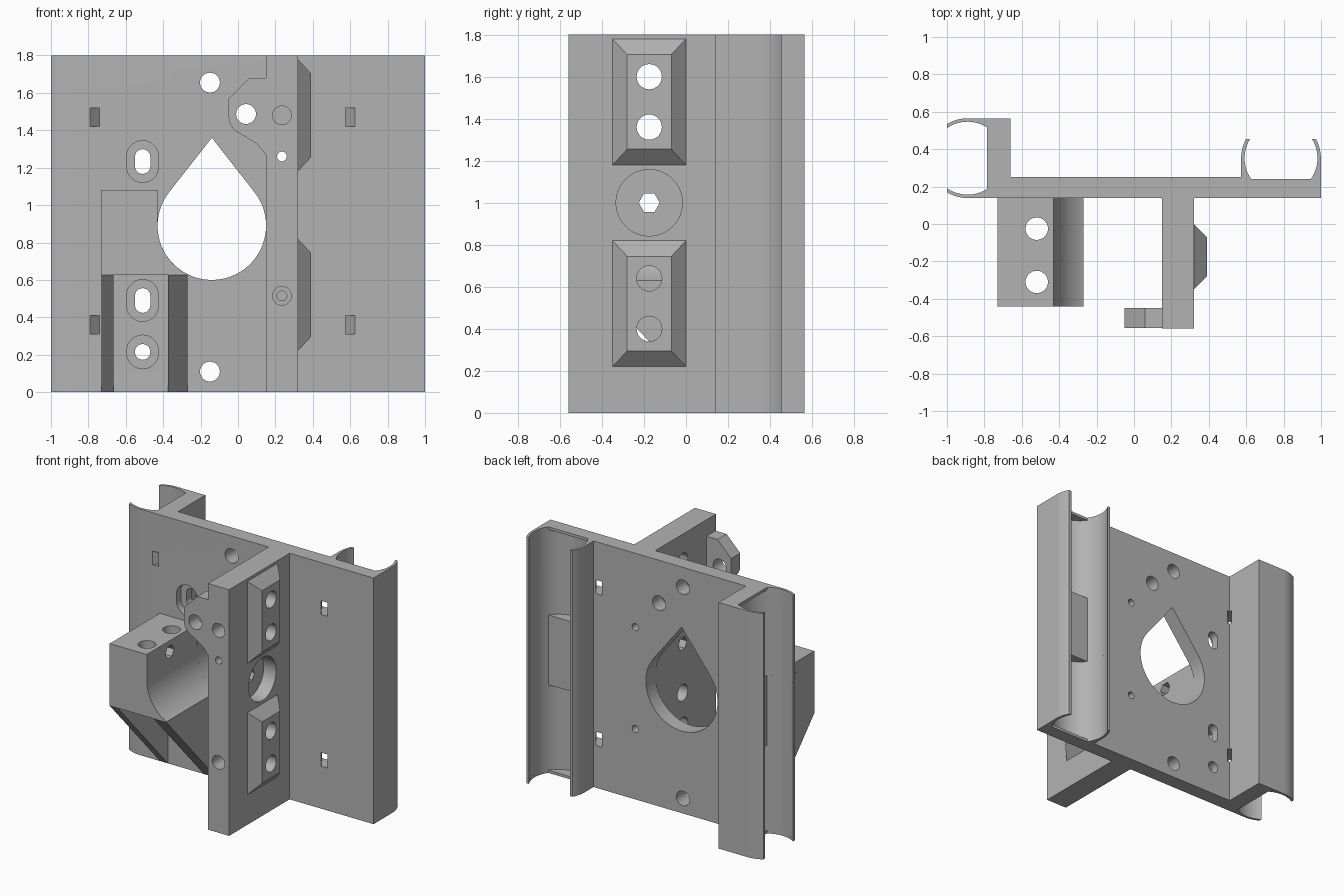
import bpy, bmesh
from math import pi, cos, sin, radians

cube = bpy.data.objects.get("Cube")
if cube:
    bpy.data.objects.remove(cube, do_unlink=True)

grey = bpy.data.materials.new("plain_grey")
grey.use_nodes = True
grey.diffuse_color = (0.45, 0.45, 0.45, 1)
grey.node_tree.nodes["Principled BSDF"].inputs["Base Color"].default_value = (0.45, 0.45, 0.45, 1)

# Axis of extrusion -> how outline (u, v) and depth d become x, y, z
PLACE = {"x": lambda u, v, d: (d, u, v),
         "y": lambda u, v, d: (u, d, v),
         "z": lambda u, v, d: (u, v, d)}


def finish(name, bm):
    bmesh.ops.recalc_face_normals(bm, faces=bm.faces)
    mesh = bpy.data.meshes.new(name)
    bm.to_mesh(mesh)
    bm.free()
    mesh.materials.append(grey)
    ob = bpy.data.objects.new(name, mesh)
    bpy.context.collection.objects.link(ob)
    return ob


def prism(name, outline, axis, lo, hi):
    bm = bmesh.new()
    ends = [[bm.verts.new(PLACE[axis](u, v, d)) for u, v in outline] for d in (lo, hi)]
    bm.faces.new(ends[0])
    bm.faces.new(ends[1])
    n = len(outline)
    for i in range(n):
        j = (i + 1) % n
        bm.faces.new((ends[0][i], ends[0][j], ends[1][j], ends[1][i]))
    return finish(name, bm)


def arc(cu, cv, r, a0, a1, n=24):
    return [(cu + r * cos(radians(a0 + (a1 - a0) * i / n)),
             cv + r * sin(radians(a0 + (a1 - a0) * i / n))) for i in range(n + 1)]


def circle(cu, cv, r, n=32):
    return arc(cu, cv, r, 0, 360, n)[:-1]


def capsule(cu, cv, r, h):
    return arc(cu, cv + h, r, 0, 180, 14) + arc(cu, cv - h, r, 180, 360, 14)


def rect(u0, u1, v0, v1):
    return [(u0, v0), (u1, v0), (u1, v1), (u0, v1)]


def cut(targets, outline, axis, lo, hi):
    cutter = prism("cutter", outline, axis, lo, hi)
    cutter.hide_render = True
    for ob in targets:
        mod = ob.modifiers.new("cut", "BOOLEAN")
        mod.operation, mod.solver, mod.object = "DIFFERENCE", "EXACT", cutter
        bpy.context.view_layer.objects.active = ob
        bpy.ops.object.modifier_apply(modifier=mod.name)
    bpy.data.objects.remove(cutter, do_unlink=True)


H = 1.8                      # overall height
FRONT, BACK = 0.14, 0.25     # plate faces
LX, RX, CY = -0.89, 0.786, 0.352   # bearing centres
R_IN, R_OUT = 0.195, 0.213

# Mounting plate with both bearing clips as one extruded section
outline = [(RX + R_OUT, FRONT)]
outline += arc(RX, CY, R_OUT, 0, 29, 8) + arc(RX, CY, R_OUT, 151, 180, 8)
outline += [(RX - R_OUT, BACK), (-0.66, BACK), (-0.66, CY + R_OUT)]
outline += arc(LX, CY, R_OUT, 90, 121, 8) + arc(LX, CY, R_OUT, 239, 270, 8)
plate = prism("mounting_plate", outline, "z", 0, H)

# Clip channels: flat-bottomed all through, fully round in the bearing pockets
cut([plate], arc(LX, CY, R_IN, 57.5, 302.5, 40), "z", -0.1, H + 0.1)
cut([plate], arc(RX, CY, R_IN, -35, 215, 40), "z", -0.1, H + 0.1)
for cx in (LX, RX):
    for z0 in (0.02, 1.155):
        cut([plate], circle(cx, CY, R_IN, 60), "z", z0, z0 + 0.625)

# Slanted tie slots beside the clips
for x0, shift in ((-0.79, 0.1), (0.575, -0.07)):
    for z0 in (0.31, 1.42):
        k = shift / (BACK - FRONT) * 0.02
        slot = [(x0 - k, FRONT - 0.02), (x0 + 0.05 - k, FRONT - 0.02),
                (x0 + 0.05 + shift + k, BACK + 0.02), (x0 + shift + k, BACK + 0.02)]
        cut([plate], slot, "z", z0, z0 + 0.1)

# Teardrop opening and round holes in the plate
TX, TZ, TR = -0.14, 0.89, 0.29
cut([plate], [(TX, 1.36)] + arc(TX, TZ, TR, 142, 398, 48), "y", 0, 0.4)
for x, z in ((-0.15, 1.655), (-0.15, 0.11), (0.043, 1.487)):
    cut([plate], circle(x, z, 0.053), "y", 0, 0.4)

# Counterbored adjustment slots
for z, outer, inner in ((1.233, 0.027, 0.025), (0.49, 0.027, 0.025), (0.215, 0.005, 0.001)):
    cut([plate], capsule(-0.51, z, 0.085, outer), "y", 0, FRONT + 0.05)
    cut([plate], capsule(-0.51, z, 0.041, inner), "y", 0, 0.4)

# Centre wall standing forward from the plate
wall = prism("centre_wall", rect(0.15, 0.32, -0.56, FRONT), "z", 0, H)

# Bevelled pads on the wall's side
pads = []
for side, cz in (("lower", 0.52), ("upper", 1.48)):
    bm = bmesh.new()
    bmesh.ops.create_cube(bm, size=2)
    for v in bm.verts:
        top = v.co.x > 0
        v.co = (0.39 if top else 0.32,
                -0.175 + v.co.y * (0.105 if top else 0.175),
                cz + v.co.z * (0.225 if top else 0.3))
    pad = finish(side + "_side_pad", bm)
    pads.append(pad)
    for dz in (-0.12, 0.12):
        cut([wall, pad], circle(-0.175, cz + dz, 0.06), "x", 0, 0.5)

# Motor bracket: block with a concave flank and two sloping ribs
profile = [(-0.73, 0.625), (-0.73, 1.08), (TX - TR, 1.08)]
profile += arc(TX, TZ, TR, 180, 243.3, 20) + [(-0.27, 0.625)]
block = prism("bracket_block", profile, "y", -0.44, FRONT)
ribs = [prism(name, [(-0.44, 0.625), (FRONT, 0.625), (FRONT, 0)], "x", x0, x1)
        for name, x0, x1 in (("right_bracket_rib", -0.73, -0.665),
                             ("left_bracket_rib", -0.375, -0.27))]
for y in (-0.025, -0.31):
    cut([block], circle(-0.52, y, 0.06), "z", 0.5, 1.2)

# Round recess in the wall, with a hexagonal bore on through the block
cut([wall], circle(-0.175, 1.0, 0.158, 48), "x", 0.22, 0.5)
cut([wall, block], circle(-0.175, 1.0, 0.05, 6), "x", -0.9, 0.5)

# Bores along the wall from its front edge
cut([wall], circle(0.235, 1.48, 0.05), "y", -0.7, -0.45)
cut([wall], circle(0.235, 0.515, 0.05), "y", -0.7, -0.45)
cut([wall], circle(0.235, 0.515, 0.026), "y", -0.5, -0.3)
cut([plate], circle(0.235, 0.515, 0.026), "y", 0, 0.4)
cut([wall, plate], circle(0.235, 1.26, 0.026), "y", -0.7, 0.4)

# Drilled lug at the wall's front edge
lug = prism("wall_lug", [(0.15, 1.27), (0.15, 1.68), (0.06, 1.68), (-0.05, 1.57)]
            + arc(0.05, 1.475, 0.1, 180, 240, 10) + [(0.1, 1.328)], "y", -0.555, -0.45)
cut([lug], circle(0.043, 1.487, 0.053), "y", -0.7, -0.3)

# Smooth the curved surfaces, keep the corners crisp
bpy.ops.object.select_all(action="DESELECT")
for ob in [plate, wall, block, lug] + pads + ribs:
    ob.select_set(True)
bpy.context.view_layer.objects.active = plate
bpy.ops.object.shade_smooth_by_angle(angle=radians(30))
